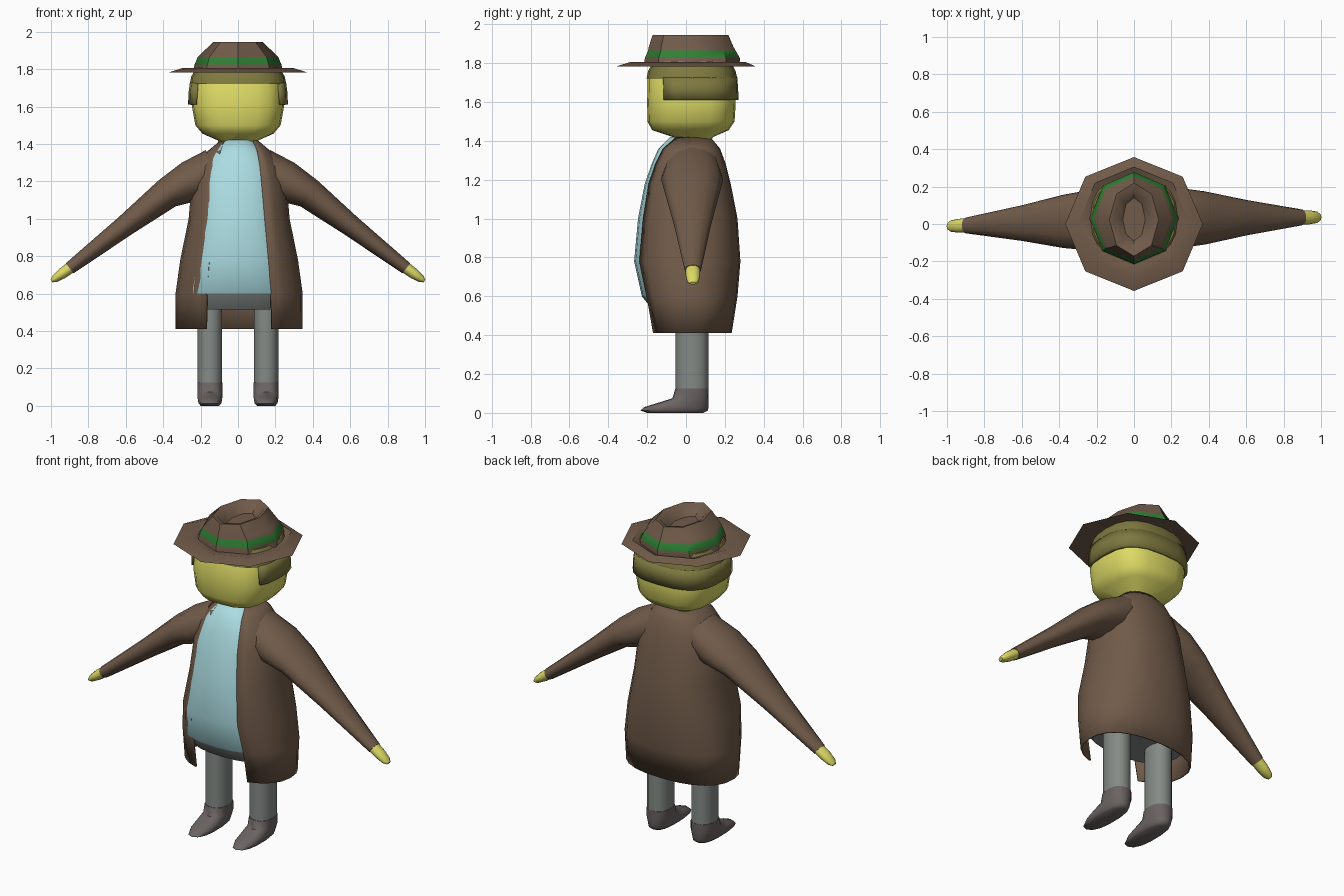
import bpy
import bmesh
from math import sin, cos, asin, pi, radians
from mathutils import Vector

cube = bpy.data.objects.get("Cube")
if cube:
    bpy.data.objects.remove(cube, do_unlink=True)


def material(name, rgb):
    m = bpy.data.materials.new(name)
    m.use_nodes = True
    m.diffuse_color = (*rgb, 1)
    m.node_tree.nodes["Principled BSDF"].inputs["Base Color"].default_value = (*rgb, 1)
    return m


BROWN = material("brown cloth", (0.165, 0.105, 0.068))
BLUE = material("pale blue shirt", (0.41, 0.72, 0.76))
YELLOW = material("yellow skin", (0.72, 0.70, 0.13))
OLIVE = material("olive hair", (0.21, 0.19, 0.05))
GREY = material("grey trousers", (0.23, 0.255, 0.24))
SHOE = material("dark shoe", (0.145, 0.125, 0.122))
GREEN = material("green band", (0.028, 0.22, 0.035))


def power(v, e):
    return abs(v) ** e * (1 if v >= 0 else -1)


def ring(z, rx, front, back, n=16, e=1.0, start=0.0, cx=0.0):
    """Rounded horizontal section; a start angle leaves an opening at the front."""
    cy, ry = (front + back) / 2, (back - front) / 2
    count = n + 1 if start else n
    pts = []
    for i in range(count):
        a = start + (2 * pi - 2 * start) * i / n
        pts.append(Vector((cx + rx * power(sin(a), e), cy - ry * power(cos(a), e), z)))
    return pts


def loft(name, rings, mats, closed=True, caps=True, pick=None, angle=50, thick=0):
    """Skin sections together; pick(row, centre) gives the material index."""
    bm = bmesh.new()
    rows = [[bm.verts.new(p) for p in r] for r in rings]
    n = len(rows[0])
    for k in range(len(rows) - 1):
        for i in range(n if closed else n - 1):
            j = (i + 1) % n
            f = bm.faces.new((rows[k][i], rows[k][j], rows[k + 1][j], rows[k + 1][i]))
            if pick:
                f.material_index = pick(k, f.calc_center_median())
    if closed and caps:
        for k, row in ((0, rows[0]), (len(rows) - 1, rows[-1])):
            f = bm.faces.new(row)
            if pick:
                f.material_index = pick(k, f.calc_center_median())
    bmesh.ops.recalc_face_normals(bm, faces=bm.faces)
    if not closed:
        # open shells must face away from the middle
        bm.normal_update()
        if sum(f.normal.x * f.calc_center_median().x for f in bm.faces) < 0:
            bmesh.ops.reverse_faces(bm, faces=bm.faces)
    me = bpy.data.meshes.new(name)
    bm.to_mesh(me)
    bm.free()
    for m in mats:
        me.materials.append(m)
    ob = bpy.data.objects.new(name, me)
    bpy.context.collection.objects.link(ob)
    if thick:
        s = ob.modifiers.new("thickness", "SOLIDIFY")
        s.thickness = thick
        s.offset = -1
    bpy.ops.object.select_all(action="DESELECT")
    ob.select_set(True)
    bpy.context.view_layer.objects.active = ob
    bpy.ops.object.shade_smooth_by_angle(angle=radians(angle))
    return ob


# Torso sections: height, half width, front, back, half opening of the coat
torso = [(1.42, .10, -.08, .125, .078), (1.36, .17, -.14, .175, .10),
         (1.28, .225, -.175, .205, .112), (1.18, .255, -.21, .23, .122),
         (1.0, .27, -.245, .265, .138), (.78, .315, -.265, .28, .158),
         (.6, .34, -.225, .265, .172), (.41, .34, -.19, .235, .175)]
ROUND = 0.85
loft("coat", [ring(z, rx, f, b, 20, ROUND, asin((w / rx) ** (1 / ROUND)), .006)
              for z, rx, f, b, w in torso], [BROWN], closed=False, thick=.01)

# Shirt and trouser seat inside the coat
inner = [ring(z, rx - .018, f - .002, b - .02, 24, ROUND) for z, rx, f, b, w in torso[:-1]]
inner.append(ring(.515, .29, -.16, .21, 24, ROUND))
loft("shirt_and_seat", inner, [BLUE, GREY], pick=lambda k, c: int(c.z < .59))


# Arms: distance out, height, half thickness, half depth
sleeve = [(.12, 1.27, .11, .14), (.25, 1.2, .112, .16), (.38, 1.135, .083, .142),
          (.6, .965, .058, .095), (.9, .735, .034, .042)]
hand = [(.89, .743, .031, .038), (.94, .707, .029, .037),
        (.98, .678, .02, .03), (.997, .667, .008, .016)]


def limb(sections, side, hand_y):
    rows = []
    pts = [Vector((side * x, .03 + (hand_y - .03) * x, z)) for x, z, t, w in sections]
    for i, (x, z, t, w) in enumerate(sections):
        d = pts[min(i + 1, len(pts) - 1)] - pts[max(i - 1, 0)]
        u = d.cross(Vector((0, 1, 0))).normalized()
        rows.append([pts[i] + u * t * cos(a) + Vector((0, w * sin(a), 0))
                     for a in (2 * pi * k / 12 for k in range(12))])
    return rows


for side, label, hand_y in ((1, "left", .036), (-1, "right", -.012)):
    loft(label + "_sleeve", limb(sleeve, side, hand_y), [BROWN])
    loft(label + "_hand", limb(hand, side, hand_y), [YELLOW])
    # Legs and shoes
    cx = side * .15
    loft(label + "_leg", [ring(z, .067, -.053, .115, 14, .9, cx=cx) for z in (.56, .11)], [GREY])
    shoe = [(.125, .068, -.055, .116), (.075, .069, -.07, .117), (.05, .068, -.15, .117),
            (.03, .066, -.215, .116), (.012, .062, -.235, .112), (0, .05, -.2, .09)]
    loft(label + "_shoe", [ring(z, rx, f, b, 14, .8, cx=cx) for z, rx, f, b in shoe], [SHOE])

# Head with neck
head = [(1.39, .09, -.06, .12), (1.42, .11, -.07, .14), (1.455, .19, -.175, .22),
        (1.5, .228, -.198, .25), (1.6, .246, -.2, .256), (1.72, .238, -.197, .25),
        (1.8, .2, -.15, .21)]
loft("head", [ring(z, rx, f, b, 20, .7) for z, rx, f, b in head], [YELLOW])

# Hair: full cap above, curtain around the sides and back below
loft("hair_cap", [ring(z, rx, f, b, 20, .75) for z, rx, f, b in
                  ((1.72, .258, -.203, .264), (1.76, .25, -.195, .255), (1.81, .222, -.165, .23))],
     [OLIVE])
loft("hair_back", [ring(z, rx, -.203, b, 16, .75, radians(57)) for z, rx, b in
                   ((1.725, .258, .264), (1.67, .265, .268), (1.61, .267, .271))],
     [OLIVE], closed=False, thick=.025)

# Hat: brim underside, rim, ridge, valley, band, crown, dented top
hat = [(1.795, .2, -.17, .24), (1.783, .368, -.358, .358), (1.806, .295, -.285, .305),
       (1.79, .24, -.215, .275), (1.825, .232, -.212, .278), (1.865, .215, -.195, .255),
       (1.882, .198, -.192, .245), (1.945, .132, -.172, .218), (1.94, .112, -.14, .19),
       (1.89, .06, -.09, .14)]
loft("hat", [ring(z, rx, f, b, 8) for z, rx, f, b in hat], [BROWN, GREEN],
     pick=lambda k, c: int(k == 4), angle=40)
